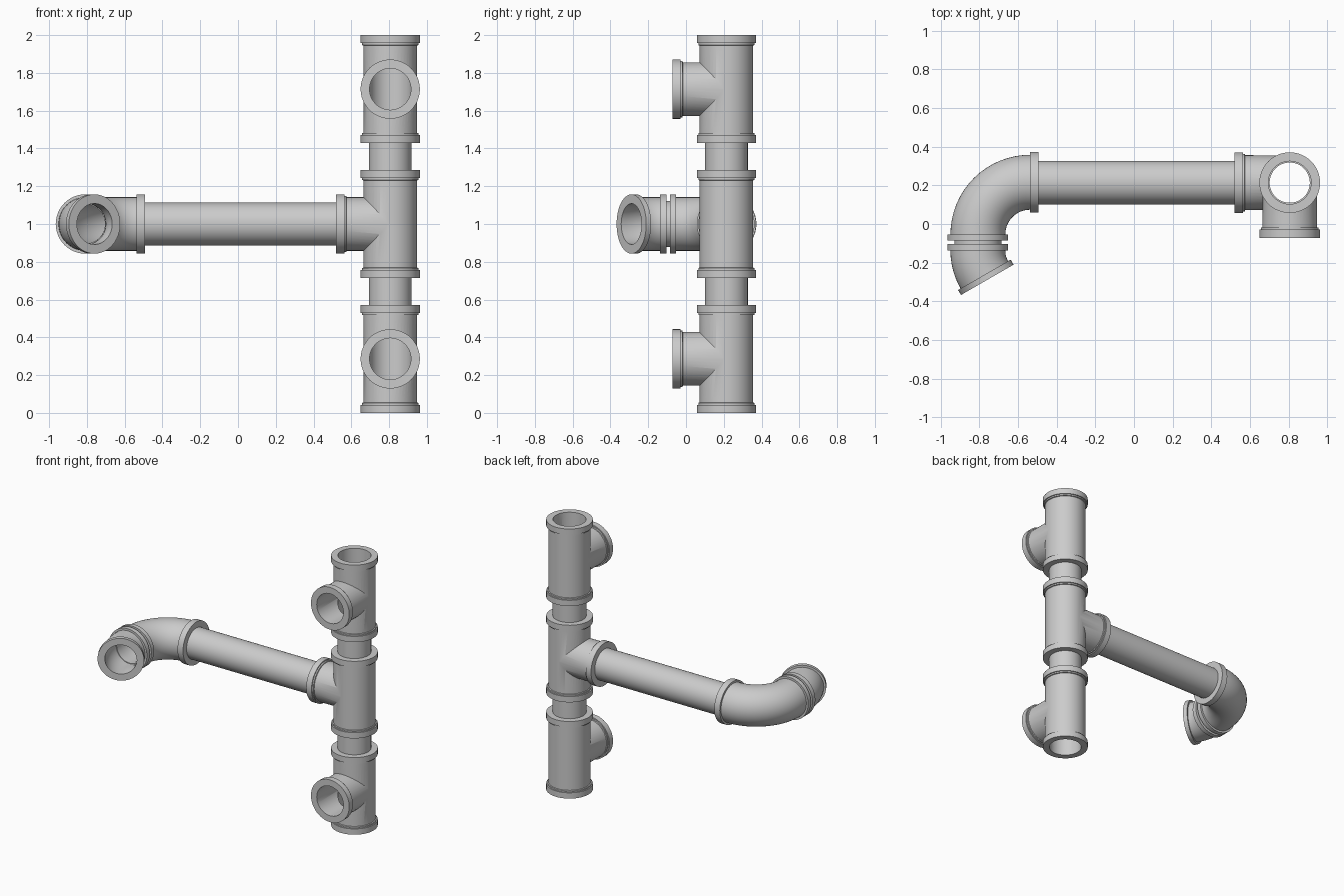
import bpy, bmesh, math
from mathutils import Vector

if "Cube" in bpy.data.objects:
    bpy.data.objects.remove(bpy.data.objects["Cube"])

SEG = 48
FLANGE, BODY, PIPE, BORE = 0.157, 0.142, 0.113, 0.104   # radii
X, Y = 0.806, 0.214                                      # axis of the upright stack
HALF, RIM = 0.286, 0.043                                 # tee half length, flange width


def loft(name, rings, hollow):
    """Skin rings of (centre, axis, radius); hollow joins last to first, else caps."""
    bm = bmesh.new()
    loops = []
    for c, d, r in rings:
        d = Vector(d).normalized()
        u = Vector((1, 0, 0)) if abs(d.z) > 0.9 else Vector((0, 0, 1))
        v = d.cross(u)
        loops.append([bm.verts.new(Vector(c) + r * (u * math.cos(a) + v * math.sin(a)))
                      for a in (2 * math.pi * i / SEG for i in range(SEG))])
    pairs = list(zip(loops, loops[1:]))
    if hollow:
        pairs.append((loops[-1], loops[0]))
    else:
        bm.faces.new(loops[0])
        bm.faces.new(loops[-1])
    for a, b in pairs:
        for i in range(SEG):
            j = (i + 1) % SEG
            bm.faces.new((a[i], a[j], b[j], b[i]))
    bmesh.ops.recalc_face_normals(bm, faces=bm.faces)
    me = bpy.data.meshes.new(name)
    bm.to_mesh(me)
    bm.free()
    ob = bpy.data.objects.new(name, me)
    bpy.context.collection.objects.link(ob)
    return ob


def select(ob):
    bpy.ops.object.select_all(action='DESELECT')
    ob.select_set(True)
    bpy.context.view_layer.objects.active = ob


def smooth(ob):
    select(ob)
    bpy.ops.object.shade_smooth_by_angle(angle=math.radians(30))


def boolean(ob, other, op):
    select(ob)
    m = ob.modifiers.new(op.lower(), 'BOOLEAN')
    m.operation, m.solver, m.object = op, 'EXACT', other
    bpy.ops.object.modifier_apply(modifier=m.name)
    bpy.data.objects.remove(other)


def straight(c, d, profile):
    """Rings along d from c for (distance, radius) pairs."""
    return [(Vector(c) + Vector(d) * t, d, r) for t, r in profile]


def tee(name, z, side):
    c, up = (X, Y, z), (0, 0, 1)
    rim = [(HALF - RIM - 0.012, BODY), (HALF - RIM - 0.01, 0.149),
           (HALF - RIM, 0.149), (HALF - RIM, FLANGE), (HALF, FLANGE)]
    ob = loft(name, straight(c, up, [(-t, r) for t, r in reversed(rim)] + rim), False)
    arm = loft("arm", straight(c, side, [(0, BODY - 0.001)] + rim), False)
    boolean(ob, arm, 'UNION')
    for d, start, r in ((up, -0.5, 0.111), (side, 0, 0.1095)):
        cutter = loft("bore_cutter", straight(c, d, [(start, r), (0.5, r)]), False)
        cutter.hide_render = True
        boolean(ob, cutter, 'DIFFERENCE')
    smooth(ob)


def pipe(name, c, d, length, r=PIPE):
    smooth(loft(name, straight(c, d, [(0, r), (length, r), (length, BORE), (0, BORE)]), True))


def elbow(name, c, radius, a0, a1, rim0, rim1, n):
    path = []
    for i in range(n + 1):
        a = math.radians(a0 + (a1 - a0) * i / n)
        path.append((Vector((c[0] + radius * math.cos(a), c[1] + radius * math.sin(a), 1)),
                     Vector((-math.sin(a), math.cos(a), 0))))
    (p, dp), (q, dq) = path[0], path[-1]
    s, e = p - dp * rim0, q + dq * rim1
    outer = [(s, dp, FLANGE), (p, dp, FLANGE)] + [(k, d, BODY) for k, d in path]
    outer += [(q, dq, FLANGE), (e, dq, FLANGE)]
    b = 0.108
    inner = [(e, dq, b)] + [(k, d, b) for k, d in reversed(path)] + [(s, dp, b)]
    smooth(loft(name, outer + inner, True))


# Upright stack of three tees
tee("lower_tee", HALF, (0, -1, 0))
tee("middle_tee", 1.0, (-1, 0, 0))
tee("upper_tee", 2 - HALF, (0, -1, 0))

# Short pipes joining the tees
gap = 1 - 3 * HALF
for name, z in (("lower_joint_pipe", 2 * HALF), ("upper_joint_pipe", 1 + HALF)):
    pipe(name, (X, Y, z - 0.02), (0, 0, 1), gap + 0.04)

# Long horizontal pipe
pipe("long_pipe", (X - HALF + 0.02, Y, 1), (-1, 0, 0), X - HALF + 0.02 + 0.515)

# Quarter elbow, short joint, and end elbow
elbow("quarter_elbow", (-0.538, -0.054), 0.27, 90, 180, 0.045, 0.032, 16)
pipe("elbow_joint_pipe", (-0.808, -0.07, 1), (0, -1, 0), 0.05, 0.122)
elbow("end_elbow", (-0.558, -0.138), 0.25, 180, 210, 0.034, 0.03, 6)
